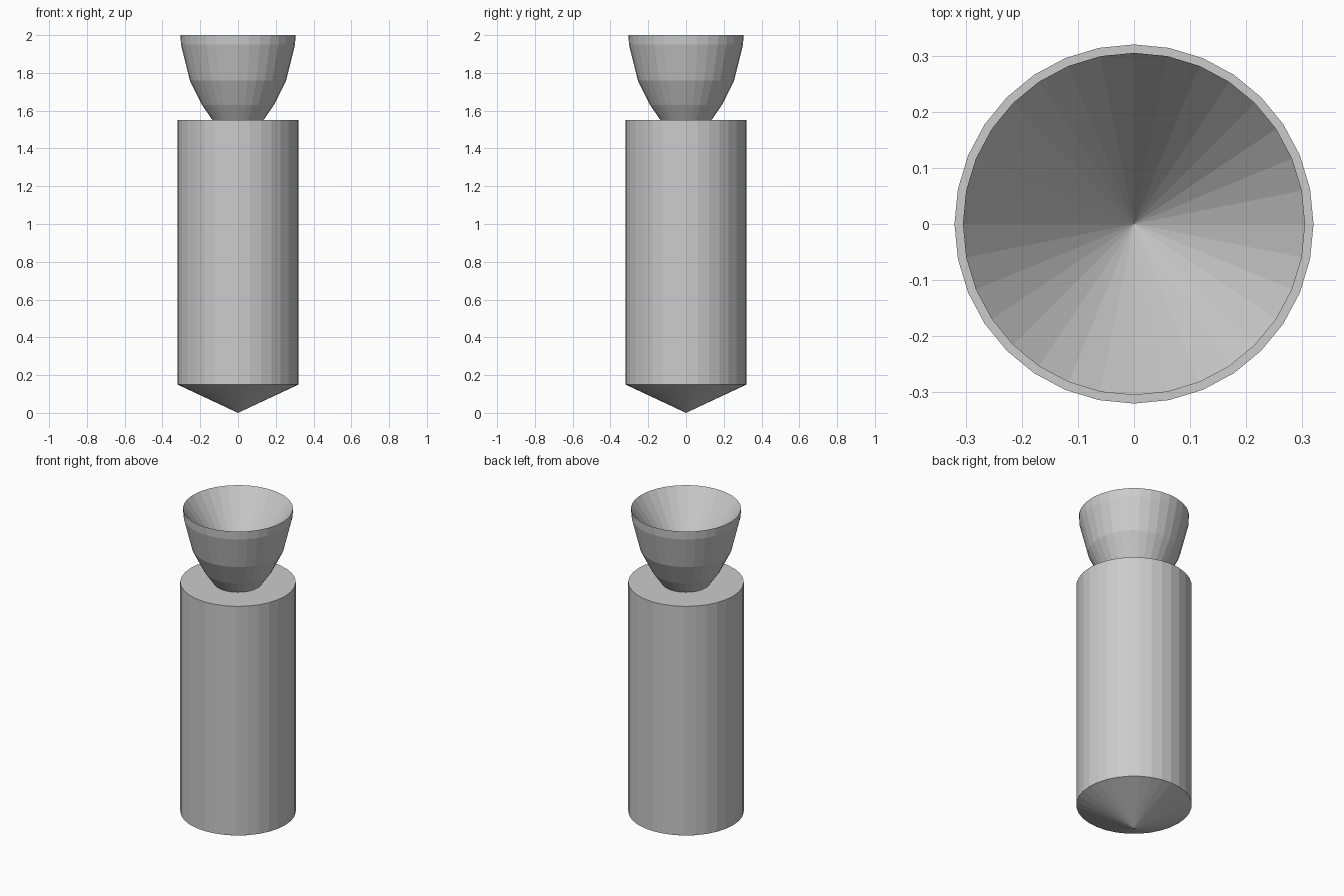
import bpy, bmesh
from math import cos, sin, tau

if "Cube" in bpy.data.objects:
    bpy.data.objects.remove(bpy.data.objects["Cube"])

SIDES = 32


def lathe(name, profile):
    """Revolve (radius, z) points about z; radius 0 becomes a single pole."""
    bm = bmesh.new()
    rings = []
    for r, z in profile:
        if r == 0:
            rings.append([bm.verts.new((0, 0, z))] * SIDES)
        else:
            rings.append([bm.verts.new((r * cos(tau * i / SIDES), r * sin(tau * i / SIDES), z))
                          for i in range(SIDES)])
    for a, b in zip(rings, rings[1:]):
        for i in range(SIDES):
            j = (i + 1) % SIDES
            quad = [a[i], a[j], b[j], b[i]]
            bm.faces.new(list(dict.fromkeys(quad)))
    bmesh.ops.recalc_face_normals(bm, faces=bm.faces)
    mesh = bpy.data.meshes.new(name)
    bm.to_mesh(mesh)
    bm.free()
    obj = bpy.data.objects.new(name, mesh)
    bpy.context.collection.objects.link(obj)
    return obj


# Cylindrical tank with a shallow conical end and a flat top
lathe("tank_body", [(0, 0), (0.32, 0.15), (0.32, 1.55), (0, 1.55)])

# Flared bell with a conical hollow
lathe("nozzle_bell", [(0, 1.55), (0.135, 1.55), (0.19, 1.63), (0.255, 1.76),
                      (0.302, 1.95), (0.305, 2.0), (0, 1.56)])
